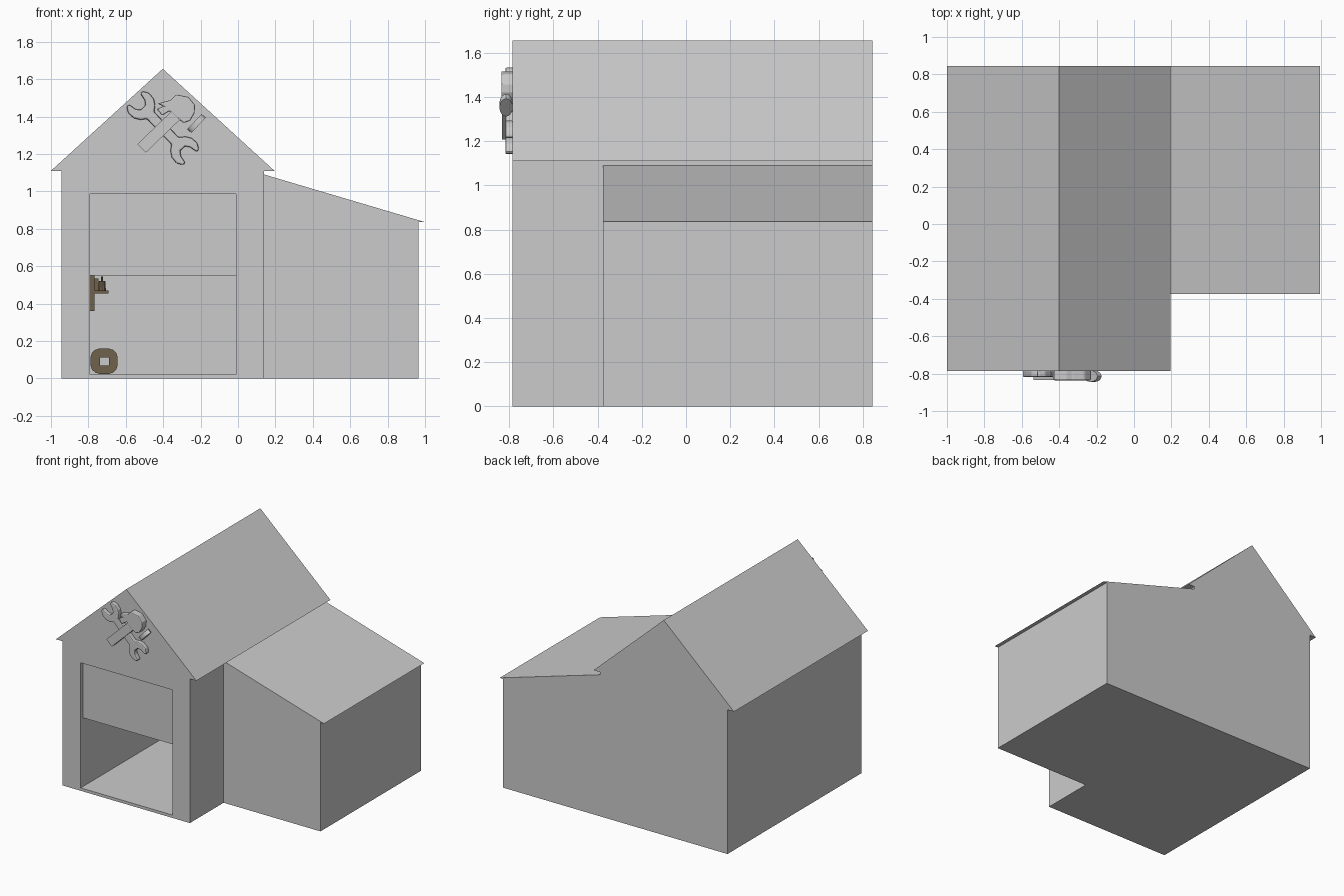
import bpy, bmesh, math
from mathutils import Matrix

if "Cube" in bpy.data.objects:
    bpy.data.objects.remove(bpy.data.objects["Cube"])


def prism(name, pts, y0, y1, bevel=0, mat=None):
    """Extrude an (x, z) profile from y0 to y1."""
    bm = bmesh.new()
    face = bm.faces.new([bm.verts.new((x, y0, z)) for x, z in pts])
    new = bmesh.ops.extrude_face_region(bm, geom=[face])["geom"]
    for v in new:
        if isinstance(v, bmesh.types.BMVert):
            v.co.y = y1
    bmesh.ops.recalc_face_normals(bm, faces=bm.faces)
    me = bpy.data.meshes.new(name)
    bm.to_mesh(me)
    bm.free()
    ob = bpy.data.objects.new(name, me)
    bpy.context.collection.objects.link(ob)
    if bevel:
        m = ob.modifiers.new("bevel", "BEVEL")
        m.width, m.segments, m.limit_method = bevel, 2, "ANGLE"
    if mat:
        me.materials.append(mat)
    return ob


def rect(x0, x1, z0, z1):
    return [(x0, z0), (x1, z0), (x1, z1), (x0, z1)]


def boolean(ob, tool, op):
    m = ob.modifiers.new(op, "BOOLEAN")
    m.operation, m.object, m.solver = op, tool, "EXACT"
    bpy.context.view_layer.objects.active = ob
    bpy.ops.object.modifier_apply(modifier=m.name)
    bpy.data.objects.remove(tool)


def turned(u, v, cx, cz, ang):
    c, s = math.cos(ang), math.sin(ang)
    return cx + u * c - v * s, cz + u * s + v * c


brown = bpy.data.materials.new("dark_brown")
brown.diffuse_color = (0.16, 0.12, 0.07, 1)
brown.use_nodes = True
brown.node_tree.nodes["Principled BSDF"].inputs["Base Color"].default_value = brown.diffuse_color
FRONT, BACK = -0.785, 0.845

# Garage hall with overhanging gable, joined with the lean-to
hall = prism("garage_building",
             [(-0.945, 0), (0.14, 0), (0.14, 1.11), (0.195, 1.11), (-0.402, 1.655),
              (-1, 1.11), (-0.945, 1.11)], FRONT, BACK)
lean_to = prism("lean_to",
                [(0.06, 0), (0.965, 0), (0.965, 0.837), (0.995, 0.837), (0.14, 1.09),
                 (0.06, 1.09)], -0.375, BACK)
boolean(hall, lean_to, "UNION")

# Hollow interior behind the doorway
boolean(hall, prism("interior", rect(-0.79, -0.01, 0.022, 0.985), -1, 0.70), "DIFFERENCE")

# Half-raised door
prism("garage_door", rect(-0.79, -0.01, 0.55, 0.985), FRONT + 0.03, FRONT + 0.045)

# Wall shelf with bottle
prism("shelf_back", rect(-0.79, -0.768, 0.36, 0.55), 0.1, 0.6, mat=brown)
prism("shelf_board", rect(-0.77, -0.692, 0.455, 0.47), 0.1, 0.6, mat=brown)
prism("shelf_box", rect(-0.766, -0.745, 0.47, 0.535), 0.28, 0.42, mat=brown)
for i, (r1, r2, z, h) in enumerate([(0.022, 0.018, 0.495, 0.05), (0.007, 0.005, 0.53, 0.03)]):
    bpy.ops.mesh.primitive_cone_add(vertices=10, radius1=r1, radius2=r2, depth=h,
                                    location=(-0.727, 0.22, z))
    ob = bpy.context.object
    ob.name = ("bottle_body", "bottle_neck")[i]
    ob.data.materials.append(brown)

# Tyre with square hub hole
ring = []
for i in range(16):
    a = math.tau * (i + 0.5) / 16
    c, s = math.cos(a), math.sin(a)
    ring.append((-0.716 + 0.074 * math.copysign(abs(c) ** 0.75, c),
                 0.092 + 0.07 * math.copysign(abs(s) ** 0.75, s)))
tyre = prism("tyre", ring, 0.45, 0.53, mat=brown)
boolean(tyre, prism("hub", rect(-0.738, -0.69, 0.068, 0.112), 0.4, 0.6), "DIFFERENCE")

# Sign: double-ended wrench, one quarter outline repeated around the centre
quarter = [(0.095, 0.027), (0.115, 0.055), (0.145, 0.074), (0.185, 0.078), (0.217, 0.060),
           (0.217, 0.042), (0.175, 0.034), (0.152, 0.018)]
end = quarter + [(u, -v) for u, v in reversed(quarter)]
outline = end + [(-u, -v) for u, v in end]
prism("sign_wrench", [turned(u, v, -0.402, 1.338, math.radians(-46)) for u, v in outline],
      FRONT + 0.005, -0.818, 0.008)

# Sign: hammer handle, head, and striking face
hammer = math.radians(44)
prism("sign_hammer_handle",
      [turned(u, v, -0.515, 1.23, hammer) for u, v in rect(0, 0.27, -0.032, 0.032)],
      FRONT + 0.005, -0.833)
prism("sign_hammer_head",
      [(-0.43, 1.47), (-0.36, 1.488), (-0.33, 1.518), (-0.265, 1.505), (-0.23, 1.462),
       (-0.232, 1.42), (-0.255, 1.378), (-0.29, 1.365), (-0.335, 1.40), (-0.365, 1.43),
       (-0.405, 1.405), (-0.435, 1.44), (-0.40, 1.455)],
      FRONT + 0.005, -0.836, 0.012)
bpy.ops.mesh.primitive_cylinder_add(vertices=20, radius=1, depth=1)
face = bpy.context.object
face.name = "sign_hammer_face"
face.data.transform(Matrix.Translation((-0.222, -0.814, 1.363))
                    @ Matrix.Rotation(math.radians(133), 4, "Y")
                    @ Matrix.Diagonal((0.055, 0.03, 0.03, 1)))
bpy.ops.object.shade_smooth_by_angle(angle=math.radians(30))
